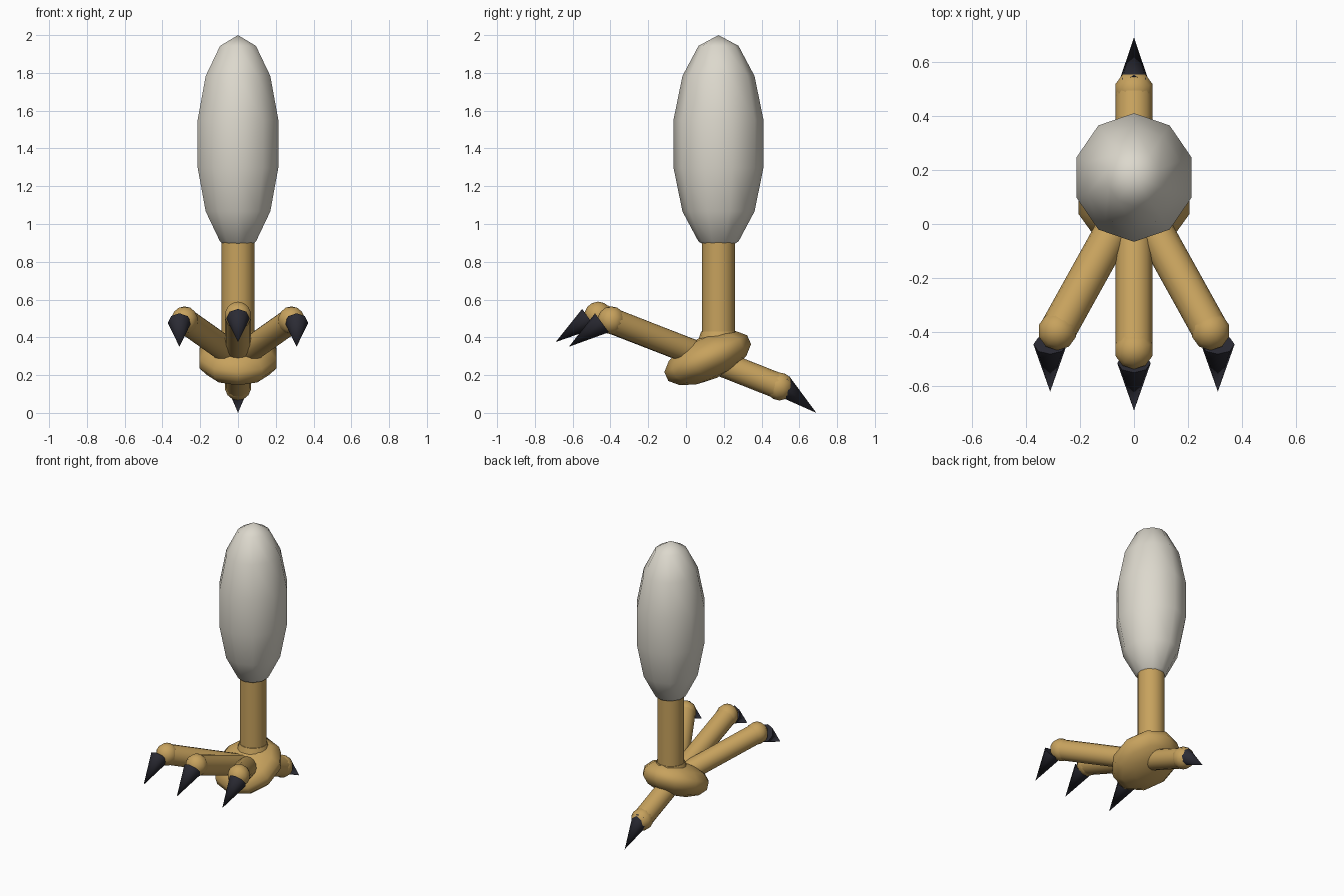
import bpy
import bmesh
from math import radians
from mathutils import Vector, Matrix

if "Cube" in bpy.data.objects:
    bpy.data.objects.remove(bpy.data.objects["Cube"], do_unlink=True)


def make_material(name, rgb):
    mat = bpy.data.materials.new(name)
    mat.use_nodes = True
    colour = (*rgb, 1.0)
    mat.diffuse_color = colour
    mat.node_tree.nodes["Principled BSDF"].inputs["Base Color"].default_value = colour
    return mat


FEATHER = make_material("pale_feather", (0.72, 0.69, 0.61))
SKIN = make_material("golden_skin", (0.57, 0.36, 0.11))
HORN = make_material("dark_horn", (0.024, 0.024, 0.034))


def finish(name, bm, mat):
    mesh = bpy.data.meshes.new(name)
    bm.to_mesh(mesh)
    bm.free()
    mesh.materials.append(mat)
    obj = bpy.data.objects.new(name, mesh)
    bpy.context.collection.objects.link(obj)
    bpy.ops.object.select_all(action='DESELECT')
    obj.select_set(True)
    bpy.context.view_layer.objects.active = obj
    bpy.ops.object.shade_smooth_by_angle(angle=radians(60))
    return obj


def ellipsoid(name, centre, radii, mat, tilt=0):
    bm = bmesh.new()
    place = (Matrix.Translation(centre) @ Matrix.Rotation(radians(tilt), 4, 'X')
             @ Matrix.Diagonal((*radii, 1)))
    bmesh.ops.create_uvsphere(bm, u_segments=10, v_segments=7, radius=1, matrix=place)
    return finish(name, bm, mat)


def tapered(name, start, end, r1, r2, mat, sides=16):
    """Cylinder or cone running from start to end."""
    start, end = Vector(start), Vector(end)
    axis = end - start
    place = (Matrix.Translation((start + end) / 2)
             @ axis.to_track_quat('Z', 'Y').to_matrix().to_4x4())
    bm = bmesh.new()
    bmesh.ops.create_cone(bm, cap_ends=True, segments=sides, radius1=r1,
                          radius2=r2, depth=axis.length, matrix=place)
    bmesh.ops.remove_doubles(bm, verts=bm.verts, dist=1e-5)
    return finish(name, bm, mat)


# Feathered thigh, shank and the collar at its foot
LEG_Y = 0.172
ellipsoid("thigh", (0, LEG_Y, 1.425), (0.23, 0.244, 0.575), FEATHER)
tapered("shank", (0, LEG_Y, 0.3), (0, LEG_Y, 0.95), 0.088, 0.088, SKIN)
tapered("ankle_collar", (0, LEG_Y, 0.3), (0, LEG_Y, 0.432), 0.135, 0.092, SKIN)

# Tilted palm
PALM = (0, 0.115, 0.29)
ellipsoid("palm", PALM, (0.221, 0.246, 0.115), SKIN, tilt=24)

# Toes: knuckle, claw base, claw tip
toes = {
    "middle": ((0, -0.465, 0.515), (0, -0.514, 0.5), (0, -0.69, 0.375)),
    "left": ((0.283, -0.395, 0.49), (0.31, -0.445, 0.477), (0.31, -0.62, 0.35)),
    "right": ((-0.283, -0.395, 0.49), (-0.31, -0.445, 0.477), (-0.31, -0.62, 0.35)),
    "back": ((0, 0.495, 0.14), (0, 0.507, 0.147), (0, 0.69, 0.0)),
}
for side, (knuckle, base, tip) in toes.items():
    tapered(side + "_toe", PALM, knuckle, 0.068, 0.068, SKIN)
    ellipsoid(side + "_knuckle", knuckle, (0.074, 0.074, 0.074), SKIN)
    tapered(side + "_claw", base, tip, 0.062, 0, HORN, sides=8)
